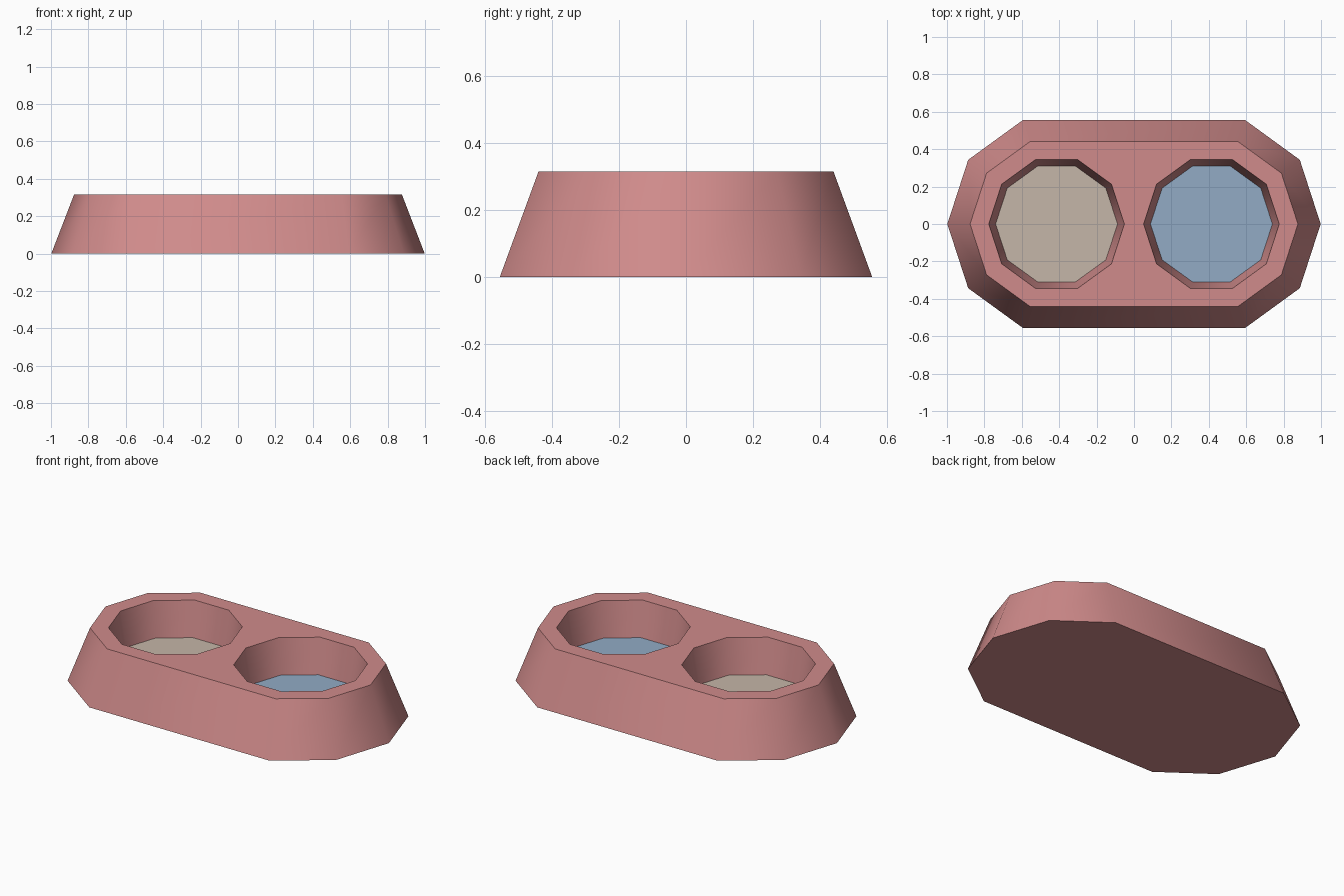
import bpy, bmesh
from math import cos, sin, radians

cube = bpy.data.objects.get("Cube")
if cube:
    bpy.data.objects.remove(cube, do_unlink=True)

HEIGHT, FLOOR_Z = 0.315, 0.107
BOWL_X = 0.414
STEP = 36


def material(name, rgb):
    linear = [((c / 255 + 0.055) / 1.055) ** 2.4 for c in rgb] + [1]
    mat = bpy.data.materials.new(name)
    mat.use_nodes = True
    mat.diffuse_color = linear
    bsdf = mat.node_tree.nodes["Principled BSDF"]
    bsdf.inputs["Base Color"].default_value = linear
    bsdf.inputs["Roughness"].default_value = 0.8
    return mat


def circle(cx, r, z):
    """Ten-sided ring around one bowl centre."""
    return [(cx + r * cos(radians(a)), r * sin(radians(a)), z)
            for a in range(0, 360, STEP)]


def outline(r, z):
    """Outer ring: two half decagons joined by straight sides."""
    right = [(BOWL_X + r * cos(radians(a)), r * sin(radians(a)), z)
             for a in range(-2 * STEP, 3 * STEP, STEP)]
    return right + [(-x, -y, z) for x, y, z in right]


def add_ring(bm, points):
    return [bm.verts.new(p) for p in points]


def wall(bm, lower, upper):
    n = len(lower)
    for i in range(n):
        j = (i + 1) % n
        bm.faces.new((lower[i], lower[j], upper[j], upper[i]))


def finish(bm, name, mat):
    mesh = bpy.data.meshes.new(name)
    bm.to_mesh(mesh)
    bm.free()
    mesh.materials.append(mat)
    obj = bpy.data.objects.new(name, mesh)
    bpy.context.collection.objects.link(obj)
    return obj


rose = material("dusty rose", (208, 139, 139))
tan = material("food tan", (197, 182, 168))
blue = material("water blue", (146, 171, 197))

# Tapered body with two bowl recesses
bm = bmesh.new()
base = add_ring(bm, outline(0.584, 0))
top = add_ring(bm, outline(0.4625, HEIGHT))
wall(bm, base, top)
bm.faces.new(base[::-1])
loops = [top]
for side in (-1, 1):
    rim = add_ring(bm, circle(side * BOWL_X, 0.3625, HEIGHT))
    bottom = add_ring(bm, circle(side * BOWL_X, 0.326, FLOOR_Z))
    wall(bm, rim, bottom)
    loops.append(rim)

# Flat top between the outer edge and both rims
edges = [bm.edges.get((ring[i - 1], ring[i]))
         for ring in loops for i in range(len(ring))]
fill = bmesh.ops.triangle_fill(bm, edges=edges, use_beauty=True, normal=(0, 0, 1))
for face in [g for g in fill["geom"] if isinstance(g, bmesh.types.BMFace)]:
    face.normal_update()
    if face.normal.z < 0:
        face.normal_flip()
body = finish(bm, "bowl_body", rose)

# Bowl contents
for side, name, mat in ((-1, "food_surface", tan), (1, "water_surface", blue)):
    bm = bmesh.new()
    bm.faces.new(add_ring(bm, circle(side * BOWL_X, 0.326, FLOOR_Z)))
    finish(bm, name, mat)

# Rounded sides, crisp rims
bpy.ops.object.select_all(action='DESELECT')
body.select_set(True)
bpy.context.view_layer.objects.active = body
bpy.ops.object.shade_smooth_by_angle(angle=radians(50))
